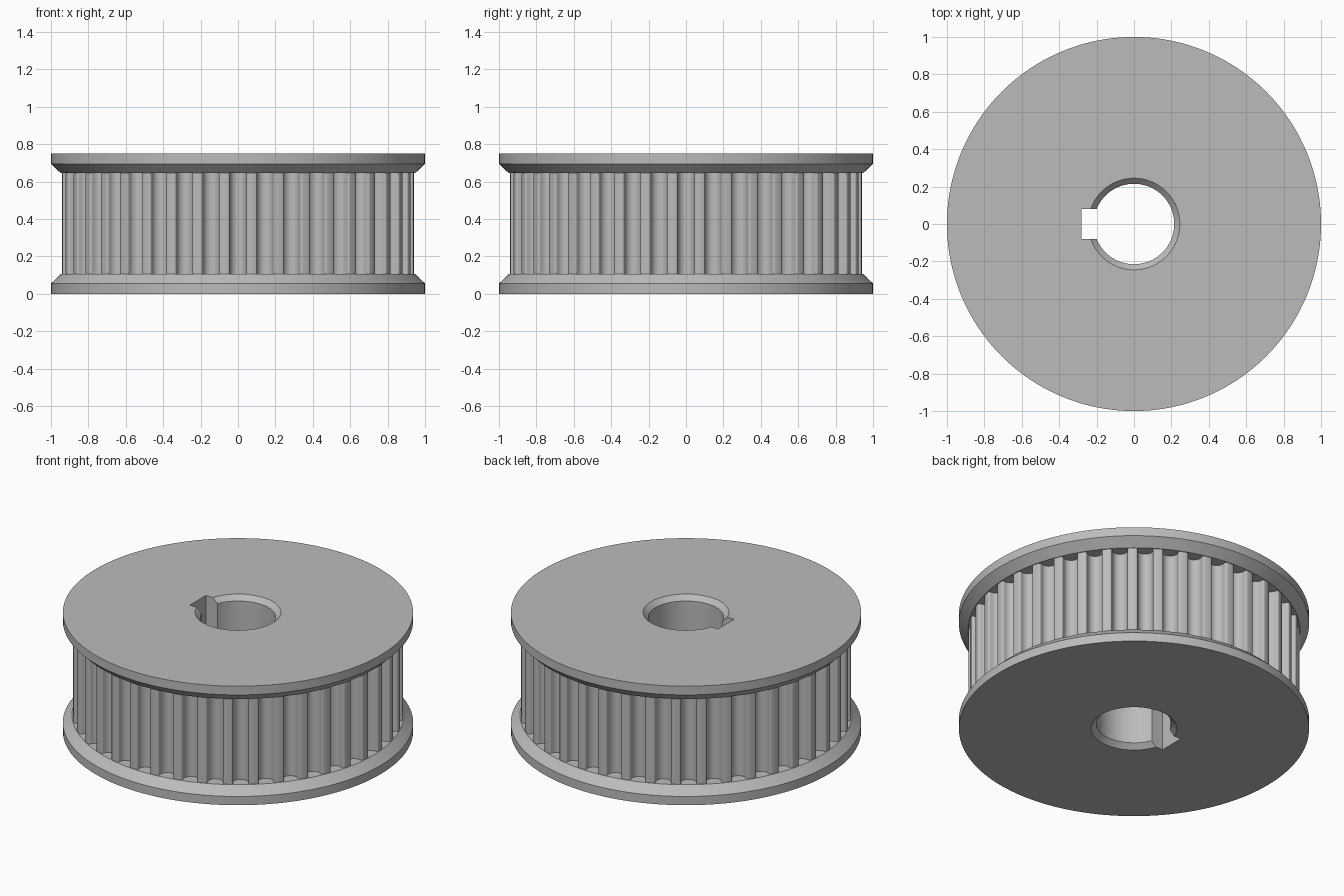
import bpy, bmesh, math
from mathutils import Matrix

HEIGHT, FLANGE = 0.75, 0.105
TEETH, TIP_R = 40, 0.942
BORE_R, CHAMFER = 0.215, 0.03

if "Cube" in bpy.data.objects:
    bpy.data.objects.remove(bpy.data.objects["Cube"], do_unlink=True)

steel = bpy.data.materials.new("grey_steel")
steel.use_nodes = True
steel.diffuse_color = (0.5, 0.5, 0.5, 1)
steel.node_tree.nodes["Principled BSDF"].inputs["Base Color"].default_value = steel.diffuse_color


def finish(name, bm):
    bmesh.ops.recalc_face_normals(bm, faces=bm.faces)
    mesh = bpy.data.meshes.new(name)
    bm.to_mesh(mesh)
    bm.free()
    obj = bpy.data.objects.new(name, mesh)
    bpy.context.collection.objects.link(obj)
    mesh.materials.append(steel)
    return obj


def lathe(name, profile, steps=160):
    """Closed solid of revolution; the profile starts and ends off the axis."""
    bm = bmesh.new()
    rings = [[bm.verts.new((r * math.cos(a), r * math.sin(a), z))
              for a in (math.tau * i / steps for i in range(steps))] for r, z in profile]
    for low, high in zip(rings, rings[1:]):
        for i in range(steps):
            j = (i + 1) % steps
            bm.faces.new((low[i], low[j], high[j], high[i]))
    bm.faces.new(rings[0])
    bm.faces.new(rings[-1])
    return finish(name, bm)


def arc(cx, cy, radius, start, end, steps):
    angles = [math.radians(start + (end - start) * i / steps) for i in range(steps + 1)]
    return [(cx + radius * math.cos(a), cy + radius * math.sin(a)) for a in angles]


def toothed_core():
    # Half of a rounded groove, radial direction along +x, mirrored about the x axis
    groove_r, lip, depth = 0.044, 0.012, 0.066
    half = arc(TIP_R - depth + groove_r, 0, groove_r, 180, 90, 7)
    half += arc(TIP_R - lip, groove_r + lip, lip, -90, 0, 4)
    groove = [(x, -y) for x, y in reversed(half[1:])] + half
    bm = bmesh.new()
    outline = []
    for t in range(TEETH):
        a = math.tau * t / TEETH
        c, s = math.cos(a), math.sin(a)
        outline += [bm.verts.new((x * c - y * s, x * s + y * c, FLANGE)) for x, y in groove]
    base = bm.faces.new(outline)
    top = bmesh.ops.extrude_face_region(bm, geom=[base], use_keep_orig=True)["geom"]
    bmesh.ops.translate(bm, vec=(0, 0, HEIGHT - 2 * FLANGE),
                        verts=[g for g in top if isinstance(g, bmesh.types.BMVert)])
    return finish("toothed_core", bm)


# Toothed body between two bevelled flanges
rim = [(1, 0), (1, 0.055), (0.948, FLANGE)]
parts = [toothed_core(),
         lathe("bottom_flange", rim),
         lathe("top_flange", [(r, HEIGHT - z) for r, z in reversed(rim)])]

# Cutters: chamfered bore and keyway slot
over = 0.05
wide = BORE_R + CHAMFER + over
bore = lathe("bore_cutter", [(wide, -over), (BORE_R, CHAMFER),
                             (BORE_R, HEIGHT - CHAMFER), (wide, HEIGHT + over)], 96)
bm = bmesh.new()
bmesh.ops.create_cube(bm, size=1, matrix=Matrix.Translation((-0.14, 0, HEIGHT / 2))
                      @ Matrix.Diagonal((0.28, 0.16, HEIGHT + 0.2, 1)))
keyway = finish("keyway_cutter", bm)
cutters = [bore, keyway]

for part in parts:
    bpy.ops.object.select_all(action="DESELECT")
    part.select_set(True)
    bpy.context.view_layer.objects.active = part
    for cutter in cutters:
        cut = part.modifiers.new(cutter.name, "BOOLEAN")
        cut.operation, cut.solver, cut.object = "DIFFERENCE", "EXACT", cutter
        bpy.ops.object.modifier_apply(modifier=cut.name)
    bpy.ops.object.shade_smooth_by_angle(angle=math.radians(30))

for cutter in cutters:
    bpy.data.objects.remove(cutter, do_unlink=True)
